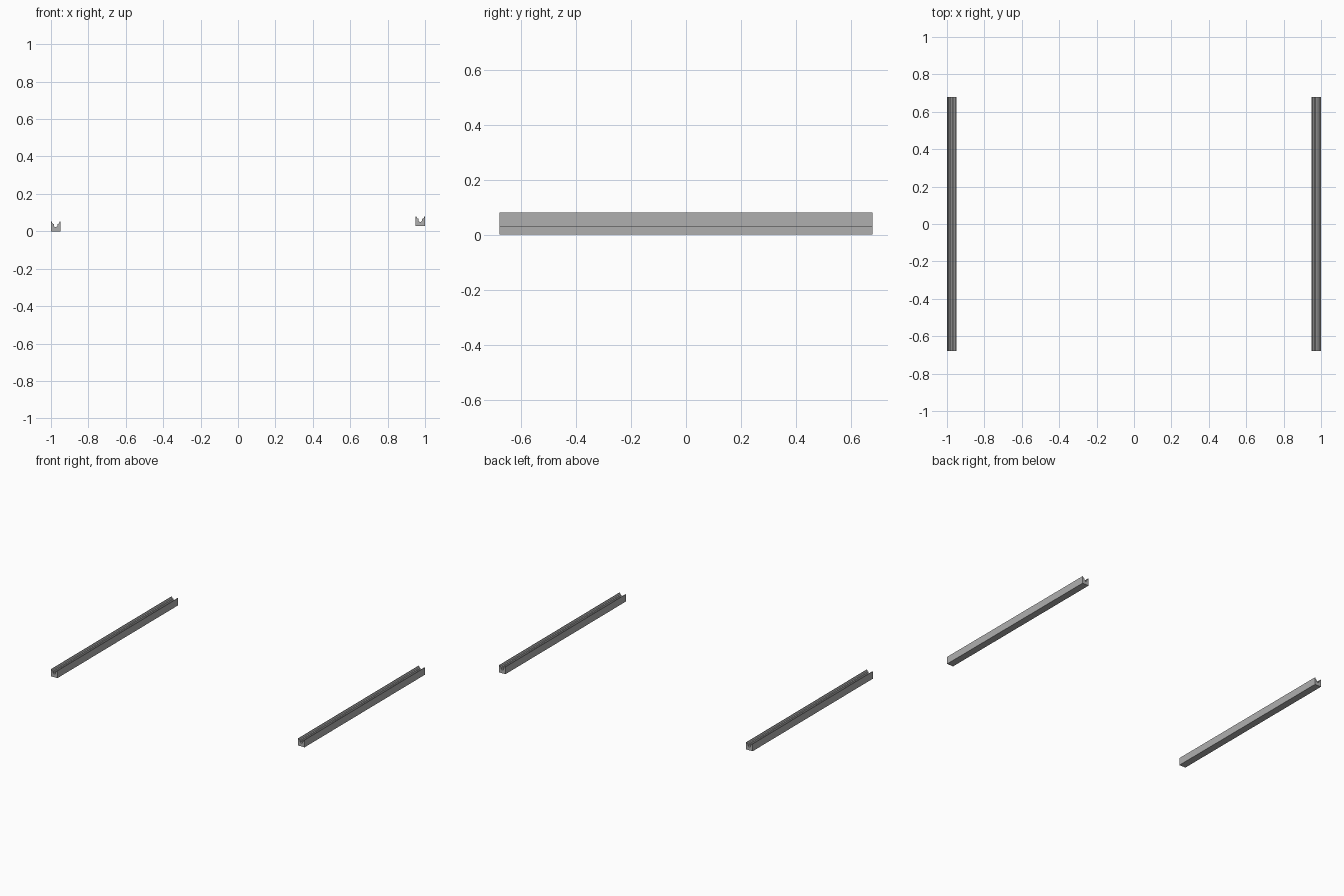
import bpy, bmesh

if "Cube" in bpy.data.objects:
    bpy.data.objects.remove(bpy.data.objects["Cube"])

HALF_LEN = 0.678

# Right half of the grooved channel section (x from centre, z from base)
HALF = [(0.025, 0.0), (0.025, 0.052), (0.021, 0.052), (0.017, 0.041),
        (0.010, 0.039), (0.009, 0.028), (0.004, 0.023)]
PROFILE = HALF + [(-x, z) for x, z in reversed(HALF)]

# Dark grey metal
METAL = bpy.data.materials.new("dark_grey")
METAL.diffuse_color = (0.43, 0.43, 0.43, 1)
METAL.use_nodes = True
METAL.node_tree.nodes["Principled BSDF"].inputs["Base Color"].default_value = METAL.diffuse_color


def rail(name, cx, base):
    bm = bmesh.new()
    face = bm.faces.new([bm.verts.new((cx + x, -HALF_LEN, base + z)) for x, z in PROFILE])
    ext = bmesh.ops.extrude_face_region(bm, geom=[face], use_keep_orig=True)
    verts = [g for g in ext["geom"] if isinstance(g, bmesh.types.BMVert)]
    bmesh.ops.translate(bm, verts=verts, vec=(0, 2 * HALF_LEN, 0))
    bmesh.ops.recalc_face_normals(bm, faces=bm.faces)
    mesh = bpy.data.meshes.new(name)
    bm.to_mesh(mesh)
    bm.free()
    mesh.materials.append(METAL)
    bpy.context.collection.objects.link(bpy.data.objects.new(name, mesh))


# Lower left rail and raised right rail
rail("left_rail", -0.975, 0.0)
rail("right_rail", 0.975, 0.028)
